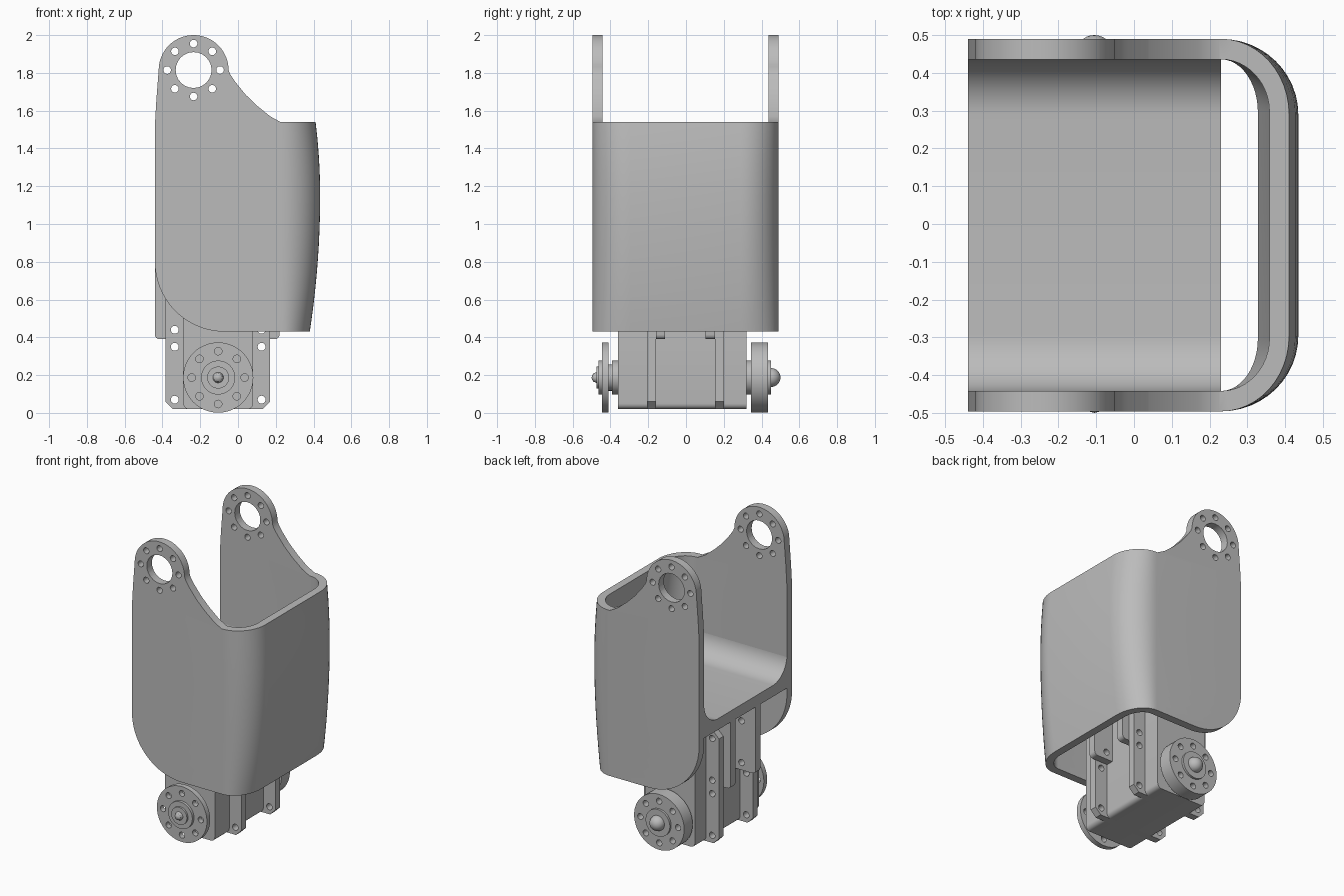
import bpy, bmesh
from math import sin, cos, pi, radians

cube = bpy.data.objects.get("Cube")
if cube:
    bpy.data.objects.remove(cube)

grey = bpy.data.materials.new("plain_grey")
grey.use_nodes = True
grey.diffuse_color = (0.5, 0.5, 0.5, 1)
grey.node_tree.nodes["Principled BSDF"].inputs["Base Color"].default_value = (0.5, 0.5, 0.5, 1)


def finish(name, bm):
    bmesh.ops.recalc_face_normals(bm, faces=bm.faces)
    mesh = bpy.data.meshes.new(name)
    bm.to_mesh(mesh)
    bm.free()
    mesh.materials.append(grey)
    obj = bpy.data.objects.new(name, mesh)
    bpy.context.collection.objects.link(obj)
    return obj


def add_prism(bm, pts, axis, lo, hi):
    place = {"x": lambda a, b, t: (t, a, b), "y": lambda a, b, t: (a, t, b)}[axis]
    ends = [[bm.verts.new(place(a, b, t)) for a, b in pts] for t in (lo, hi)]
    n = len(pts)
    for ring in ends:
        bm.faces.new(ring)
    for i in range(n):
        j = (i + 1) % n
        bm.faces.new((ends[0][i], ends[0][j], ends[1][j], ends[1][i]))


def prism(name, pts, axis, lo, hi):
    bm = bmesh.new()
    add_prism(bm, pts, axis, lo, hi)
    return finish(name, bm)


def arc(cx, cz, r, start, end, n):
    angles = [radians(start + (end - start) * i / n) for i in range(n + 1)]
    return [(cx + r * cos(a), cz + r * sin(a)) for a in angles]


def rounded(x0, x1, z0, z1, r, n):
    return (arc(x1 - r, z1 - r, r, 0, 90, n) + arc(x0 + r, z1 - r, r, 90, 180, n)
            + arc(x0 + r, z0 + r, r, 180, 270, n) + arc(x1 - r, z0 + r, r, 270, 360, n))


def boolean(obj, cutter, operation):
    mod = obj.modifiers.new("cut", "BOOLEAN")
    mod.operation, mod.solver, mod.object = operation, "EXACT", cutter
    deps = bpy.context.evaluated_depsgraph_get()
    mesh = bpy.data.meshes.new_from_object(obj.evaluated_get(deps))
    obj.modifiers.clear()
    obj.data = mesh
    bpy.data.objects.remove(cutter)


def drill(obj, holes, lo=-1, hi=1):
    bm = bmesh.new()
    for x, z, r in holes:
        add_prism(bm, arc(x, z, r, 0, 345, 23), "y", lo, hi)
    boolean(obj, finish("drill", bm), "DIFFERENCE")


def bolt_circle(x, z):
    return [(x + 0.14 * cos(i * pi / 4), z + 0.14 * sin(i * pi / 4), 0.02) for i in range(8)]


def lathe(name, profile, x, z):
    bm = bmesh.new()
    verts = [bm.verts.new((x + r, y, z)) for y, r in profile]
    edges = [bm.edges.new(pair) for pair in zip(verts, verts[1:])]
    bmesh.ops.spin(bm, geom=verts + edges, cent=(x, 0, z), axis=(0, 1, 0),
                   angle=2 * pi, steps=48, use_merge=True)
    bmesh.ops.remove_doubles(bm, verts=bm.verts, dist=0.0005)
    return finish(name, bm)


# Shell wall: U-shaped section whose front bulges with height
def u_path(front, half, depth):
    side = [(-0.44, half)] + [(0.23 + (front - 0.23) * sin(a), half - depth * (1 - cos(a)))
                              for a in [i * pi / 24 for i in range(13)]]
    return side + [(x, -y) for x, y in reversed(side)]


bm = bmesh.new()
loops = []
for i in range(23):
    z = 0.33 + 0.08 * i
    front = 0.435 - (0.106 if z < 1.15 else 0.16) * (z - 1.15) ** 2
    path = u_path(front, 0.493, 0.2) + u_path(front - 0.052, 0.439, 0.14)[::-1]
    loops.append([bm.verts.new((x, y - 0.003, z)) for x, y in path])
count = len(loops[0])
for low, high in zip(loops, loops[1:]):
    for i in range(count):
        j = (i + 1) % count
        bm.faces.new((low[i], low[j], high[j], high[i]))
for ring in (loops[0], loops[-1]):
    for i in range(count // 2 - 1):
        bm.faces.new((ring[i], ring[i + 1], ring[count - 2 - i], ring[count - 1 - i]))
shell = finish("shell", bm)

# Side silhouette with ear, scooped shoulder and rounded lower corner
ear_x, ear_z = -0.235, 1.815
outline = (arc(ear_x, ear_z, 0.185, 0, 180, 32) + [(-0.432, 1.66), (-0.44, 1.52)]
           + arc(-0.07, 0.8, 0.37, 180, 270, 20) + [(0.6, 0.43), (0.6, 1.54), (0.225, 1.54)]
           + [(0.17, 1.57), (0.1, 1.627), (0.04, 1.685), (-0.015, 1.753), (-0.04, 1.79)])
boolean(shell, prism("silhouette", outline, "y", -0.7, 0.7), "INTERSECT")
drill(shell, [(ear_x, ear_z, 0.095)] + bolt_circle(ear_x, ear_z))

# Floor between the side walls, filleted up into them
floor = ([(-0.45, 0.84), (0.445, 0.84), (0.445, 1.06), (0.437, 1.06)]
         + arc(0.287, 1.065, 0.15, 0, -90, 12)[1:]
         + arc(-0.293, 1.065, 0.15, 270, 180, 12)[:-1] + [(-0.443, 1.06), (-0.45, 1.06)])
parts = [shell, prism("floor", floor, "x", -0.44, 0.23)]

# Motor body
parts.append(prism("motor_body", rounded(-0.29, 0.08, 0.02, 0.77, 0.03, 5), "y", -0.36, 0.32))

# Chamfered motor flanges and the hanging bracket plates beside them
for side, name in ((-1, "front"), (1, "rear")):
    def plate(label, pts, near, far):
        return prism(name + label, pts, "y", min(side * near, side * far) - 0.003,
                     max(side * near, side * far) - 0.003)
    flange = plate("_flange", rounded(-0.385, 0.17, 0.02, 0.77, 0.04, 1), 0.157, 0.204)
    drill(flange, [(x, z, 0.021) for x in (-0.335, 0.125) for z in (0.07, 0.35, 0.44, 0.72)])
    hanger = plate("_bracket", rounded(-0.44, 0.22, 0.39, 0.87, 0.025, 4), 0.107, 0.157)
    drill(hanger, [(x, z, 0.021) for x in (-0.335, 0.125) for z in (0.44, 0.72)])
    parts += [flange, hanger]

# Front and rear output discs with hubs, caps and domed screws
hub_x, hub_z = -0.105, 0.187
front_disc = lathe("front_disc", [
    (-0.35, 0), (-0.35, 0.09), (-0.392, 0.09), (-0.392, 0.07), (-0.41, 0.07), (-0.41, 0.186),
    (-0.445, 0.186), (-0.445, 0.09), (-0.463, 0.09), (-0.463, 0.058), (-0.475, 0.058),
    (-0.475, 0.028), (-0.49, 0.022), (-0.497, 0.012), (-0.5, 0)], hub_x, hub_z)
rear_disc = lathe("rear_disc", [
    (0.31, 0), (0.31, 0.09), (0.345, 0.09), (0.345, 0.186), (0.435, 0.186), (0.435, 0.09),
    (0.45, 0.09), (0.45, 0.05)] + [(0.45 + 0.05 * sin(a), 0.05 * cos(a))
                                   for a in [i * pi / 16 for i in range(1, 8)]]
    + [(0.5, 0)], hub_x, hub_z)
for disc in (front_disc, rear_disc):
    drill(disc, bolt_circle(hub_x, hub_z))
parts += [front_disc, rear_disc]

# Smooth the curved faces, keep edges crisp
for obj in parts:
    bpy.ops.object.select_all(action="DESELECT")
    obj.select_set(True)
    bpy.context.view_layer.objects.active = obj
    bpy.ops.object.shade_smooth_by_angle(angle=radians(30))
